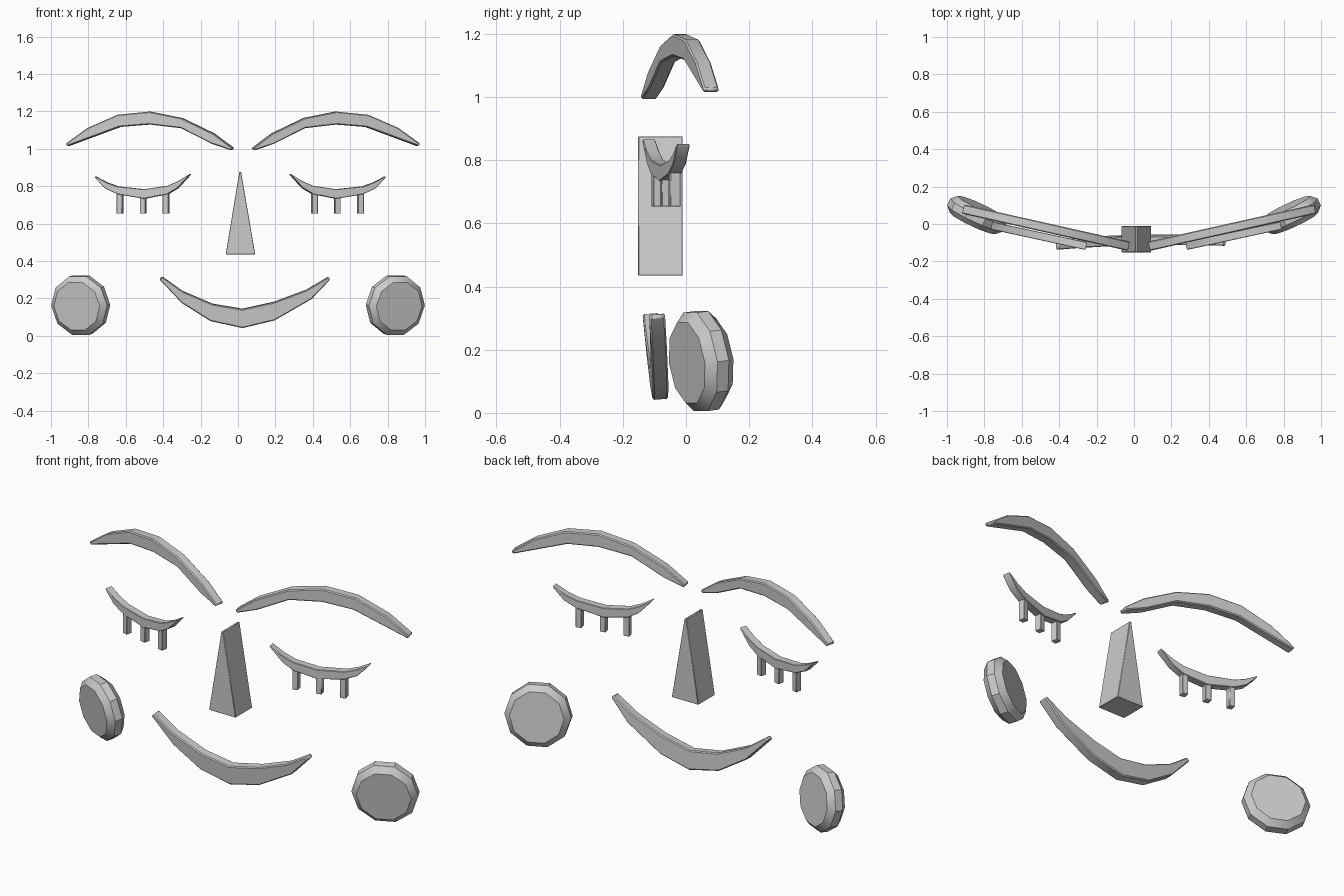
import bpy, math
from mathutils import Vector

if "Cube" in bpy.data.objects:
    bpy.data.objects.remove(bpy.data.objects["Cube"])


def finish(name, verts, faces, bevel=0.0):
    me = bpy.data.meshes.new(name)
    me.from_pydata(verts, [], faces)
    ob = bpy.data.objects.new(name, me)
    bpy.context.collection.objects.link(ob)
    bpy.ops.object.select_all(action='DESELECT')
    bpy.context.view_layer.objects.active = ob
    ob.select_set(True)
    bpy.ops.object.mode_set(mode='EDIT')
    bpy.ops.mesh.select_all(action='SELECT')
    bpy.ops.mesh.normals_make_consistent(inside=False)
    bpy.ops.object.mode_set(mode='OBJECT')
    if bevel:
        m = ob.modifiers.new("soft_edges", 'BEVEL')
        m.width = bevel
        m.segments = 1
        m.limit_method = 'ANGLE'
        m.angle_limit = math.radians(50)
    bpy.ops.object.shade_smooth_by_angle(angle=math.radians(35))
    return ob


def strip(name, top, bottom, plane, thick, mirror=None, bevel=0.005):
    """Slab between two x-z edge lines, lying on y = a + b*x + c*z."""
    a, b, c = plane
    n = Vector((-b, 1, -c)).normalized() * thick / 2
    verts = []
    for (xt, zt), (xb, zb) in zip(top, bottom):
        for x, z in ((xt, zt), (xb, zb)):
            p = Vector((x, a + b * x + c * z, z))
            verts += [p - n, p + n]
    if mirror is not None:
        verts = [Vector((2 * mirror - v.x, v.y, v.z)) for v in verts]
    ring = (0, 1, 3, 2)
    faces = [ring, tuple(len(verts) - 4 + k for k in ring)]
    for i in range(len(top) - 1):
        for k in range(4):
            p, q = ring[k], ring[(k + 1) % 4]
            faces.append((4 * i + p, 4 * i + q, 4 * i + 4 + q, 4 * i + 4 + p))
    return finish(name, verts, faces, bevel)


# Edge lines of the left brow and left closed eye, mirrored for the right
brow_top = [(-.917, 1.027), (-.80, 1.112), (-.64, 1.182), (-.47, 1.199),
            (-.30, 1.165), (-.13, 1.083), (-.025, 1.005)]
brow_bot = [(-.908, 1.014), (-.757, 1.07), (-.63, 1.117), (-.47, 1.13),
            (-.30, 1.11), (-.136, 1.027), (-.032, .992)]
eye_top = [(-.763, .853), (-.70, .82), (-.64, .799), (-.50, .784),
           (-.375, .802), (-.315, .828), (-.254, .866)]
eye_bot = [(-.758, .842), (-.705, .787), (-.64, .757), (-.50, .733),
           (-.375, .757), (-.32, .79), (-.258, .858)]
brow_plane = (-.125, -.224, 0)
eye_plane = (-.173, -.216, 0)

for side, mb, me_ in (("left", None, None), ("right", .0265, .012)):
    strip(side + "_brow", brow_top, brow_bot, brow_plane, .05, mb)
    strip(side + "_eyelid", eye_top, eye_bot, eye_plane, .042, me_, .003)
    # Three short lashes hanging below the lid
    for i, x in enumerate((-.631, -.507, -.385)):
        strip(f"{side}_lash_{i + 1}", [(x - .015, .77), (x + .015, .77)],
              [(x - .015, .653), (x + .015, .653)], eye_plane, .034, me_, .002)

# Smile
mouth_top = [(-.405, .317), (-.297, .24), (-.136, .171), (.024, .144),
             (.195, .182), (.366, .246), (.482, .315)]
mouth_bot = [(-.42, .303), (-.30, .176), (-.147, .08), (.024, .043),
             (.195, .084), (.393, .198), (.492, .302)]
strip("mouth", mouth_top, mouth_bot, (-.078, .023, -.08), .05)

# Nose wedge
strip("nose", [(.007, .875), (.017, .875)], [(-.066, .435), (.092, .435)],
      (-.081, 0, 0), .141, None, .002)

# Ten-sided cheek discs with chamfered rims
R, T, B, N = .165, .10, .03, 10
for side, s in (("left", -1), ("right", 1)):
    n = Vector((s * .42, -.9, -.12)).normalized()
    u = Vector((0, 0, 1)).cross(n).normalized()
    v = n.cross(u)
    centre = Vector((s * .841, .048, .164))
    verts, faces = [], []
    for r, h in ((R - B, -T / 2), (R, B - T / 2), (R, T / 2 - B), (R - B, T / 2)):
        for k in range(N):
            t = 2 * math.pi * k / N
            verts.append(centre + u * r * math.cos(t) + v * r * math.sin(t) + n * h)
    for j in range(3):
        for k in range(N):
            k2 = (k + 1) % N
            faces.append((j * N + k, j * N + k2, (j + 1) * N + k2, (j + 1) * N + k))
    faces += [tuple(range(N)), tuple(range(3 * N, 4 * N))]
    finish(side + "_cheek", verts, faces)
